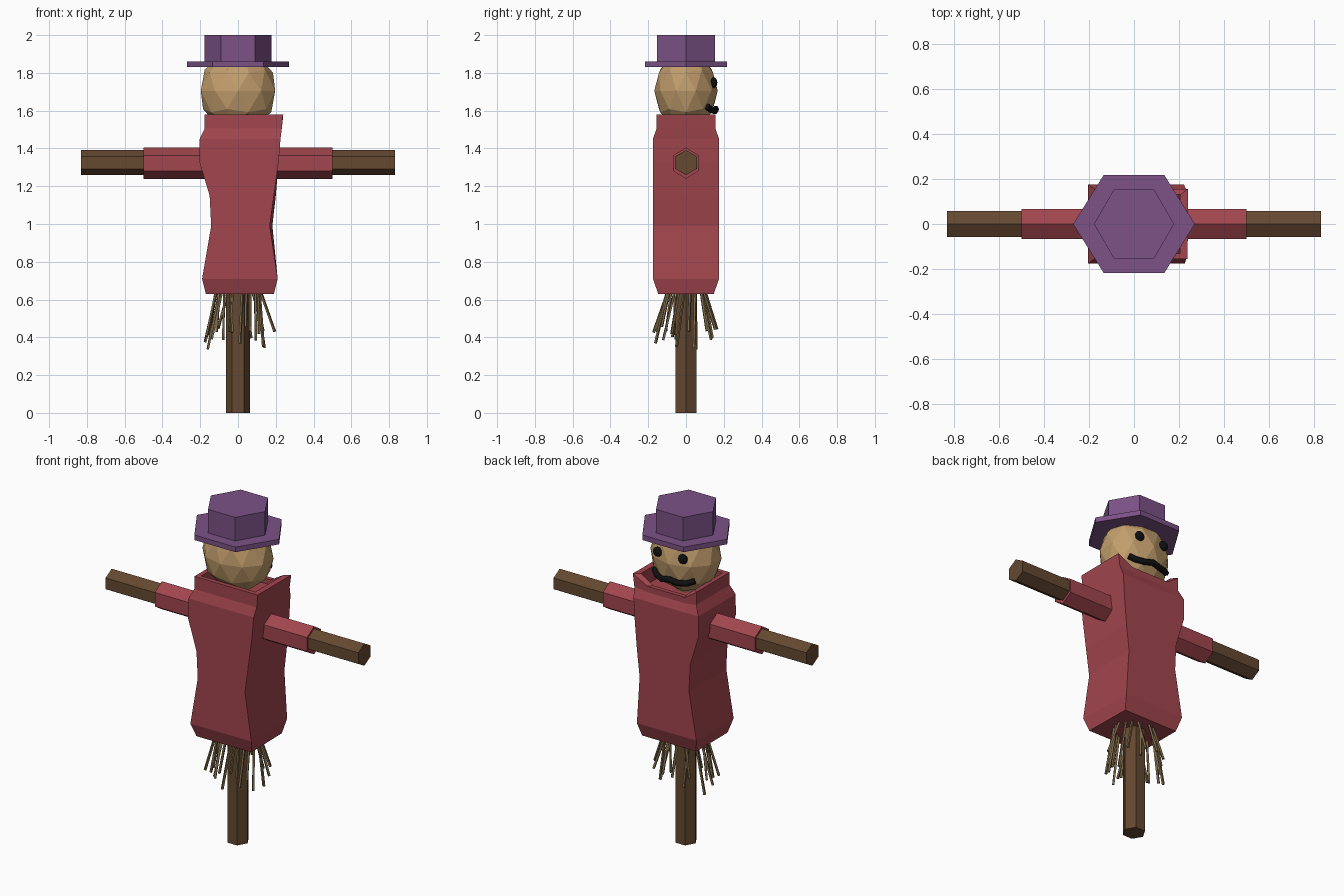
import bpy, bmesh, math, random
from mathutils import Vector

if "Cube" in bpy.data.objects:
    bpy.data.objects.remove(bpy.data.objects["Cube"])

random.seed(4)


def material(name, rgb):
    m = bpy.data.materials.new(name)
    m.diffuse_color = (*rgb, 1)
    m.use_nodes = True
    m.node_tree.nodes["Principled BSDF"].inputs["Base Color"].default_value = m.diffuse_color
    return m


WOOD = material("wood", (0.13, 0.065, 0.03))
CLOTH = material("red_cloth", (0.36, 0.06, 0.075))
SACK = material("sackcloth", (0.54, 0.34, 0.15))
FELT = material("purple_felt", (0.2, 0.085, 0.24))
STRAW = material("straw", (0.2, 0.14, 0.065))
BLACK = material("black", (0.005, 0.005, 0.005))


def finish(name, bm, mat):
    bmesh.ops.recalc_face_normals(bm, faces=bm.faces[:])
    me = bpy.data.meshes.new(name)
    bm.to_mesh(me)
    bm.free()
    me.materials.append(mat)
    ob = bpy.data.objects.new(name, me)
    bpy.context.collection.objects.link(ob)
    return ob


def loft(bm, rings):
    """Skin a list of point rings and cap both ends."""
    vs = [[bm.verts.new(p) for p in r] for r in rings]
    n = len(vs[0])
    for a, b in zip(vs, vs[1:]):
        for i in range(n):
            j = (i + 1) % n
            bm.faces.new((a[i], a[j], b[j], b[i]))
    bm.faces.new(vs[0][::-1])
    bm.faces.new(vs[-1])


def prism(bm, p0, p1, u, v, n=6):
    """Straight n-sided bar; u and v are the two radius vectors."""
    p0, p1, u, v = map(Vector, (p0, p1, u, v))
    angles = [2 * math.pi * i / n for i in range(n)]
    loft(bm, [[p + u * math.cos(a) + v * math.sin(a) for a in angles] for p in (p0, p1)])


def bar(name, mat, p0, p1, u, v):
    bm = bmesh.new()
    prism(bm, p0, p1, u, v)
    return finish(name, bm, mat)


# Wooden frame
bar("post", WOOD, (0, 0, 0), (0, 0, 1.5), (0.063, 0, 0), (0, 0.063, 0))
bar("crossbar", WOOD, (-0.83, 0, 1.325), (0.83, 0, 1.325), (0, 0, 0.066), (0, 0.066, 0))

# Sleeves
for side, s in (("left", -1), ("right", 1)):
    bar(side + "_sleeve", CLOTH, (s * 0.1, 0, 1.322), (s * 0.5, 0, 1.322),
        (0, 0, 0.083), (0, 0.076, 0))


# Coat: rings of (z, left x, front right x, back right x, half depth)
def ring(z, xl, xf, xb, y, notch=0.0):
    return [(xl, -y, z), (xf, -y, z), (xb, y, z),
            (xb * 0.6, y, z - notch), (xl * 0.6, y, z - notch), (xl, y, z)]


bm = bmesh.new()
loft(bm, [
    ring(0.63, -0.17, 0.19, 0.185, 0.147),
    ring(0.71, -0.19, 0.21, 0.20, 0.175),
    ring(0.99, -0.142, 0.168, 0.182, 0.175),
    ring(1.15, -0.15, 0.19, 0.20, 0.175),
    ring(1.33, -0.205, 0.215, 0.215, 0.175),
    ring(1.45, -0.203, 0.225, 0.222, 0.175),
    ring(1.505, -0.177, 0.232, 0.23, 0.156, 0.01),
    ring(1.58, -0.177, 0.238, 0.24, 0.156, 0.05),
    ring(1.58, -0.15, 0.205, 0.205, 0.13, 0.05),
    ring(1.50, -0.15, 0.195, 0.195, 0.13),
])
finish("coat", bm, CLOTH)

# Head
bm = bmesh.new()
bmesh.ops.create_icosphere(bm, subdivisions=2, radius=1)
for v in bm.verts:
    v.co = Vector((v.co.x * 0.207, v.co.y * 0.168, v.co.z * 0.215 + 1.705))
finish("head", bm, SACK)

# Hat
for name, r, ry, z0, z1 in (("hat_brim", 0.27, 0.25, 1.83, 1.86),
                            ("hat_crown", 0.178, 0.177, 1.855, 2.0)):
    bar(name, FELT, (0, 0, z0), (0, 0, z1), (r, 0, 0), (0, ry, 0))

# Eyes, on the +y side
for side, x in (("left", -0.083), ("right", 0.083)):
    bm = bmesh.new()
    bmesh.ops.create_icosphere(bm, subdivisions=2, radius=1)
    for v in bm.verts:
        v.co = Vector((v.co.x * 0.029 + x, v.co.y * 0.019 + 0.147, v.co.z * 0.029 + 1.748))
    finish(side + "_eye", bm, BLACK)

# Mouth
curve = bpy.data.curves.new("mouth", "CURVE")
curve.dimensions = "3D"
curve.bevel_depth = 0.017
curve.bevel_resolution = 1
curve.use_fill_caps = True
path = [(-0.135, 0.108, 1.617), (-0.10, 0.135, 1.603), (-0.05, 0.152, 1.60), (0, 0.158, 1.61),
        (0.05, 0.154, 1.597), (0.10, 0.135, 1.603), (0.13, 0.112, 1.622)]
spline = curve.splines.new("POLY")
spline.points.add(len(path) - 1)
for pt, co in zip(spline.points, path):
    pt.co = (*co, 1)
curve.materials.append(BLACK)
bpy.context.collection.objects.link(bpy.data.objects.new("mouth", curve))

# Straw sticking out below the coat
bm = bmesh.new()
count = 22
for i in range(count):
    a = 2 * math.pi * i / count + random.uniform(-0.1, 0.1)
    d = Vector((math.cos(a), math.sin(a), 0))
    top = Vector((d.x * 0.11, d.y * 0.09, 0.68))
    end = Vector((d.x * random.uniform(0.13, 0.2), d.y * random.uniform(0.11, 0.17),
                  random.uniform(0.33, 0.46)))
    end += Vector((-d.y, d.x, 0)) * random.uniform(-0.05, 0.05)
    u = (end - top).cross(d).normalized()
    w = (end - top).cross(u).normalized()
    prism(bm, top, end, u * 0.008, w * 0.008, 4)
finish("straw", bm, STRAW)
